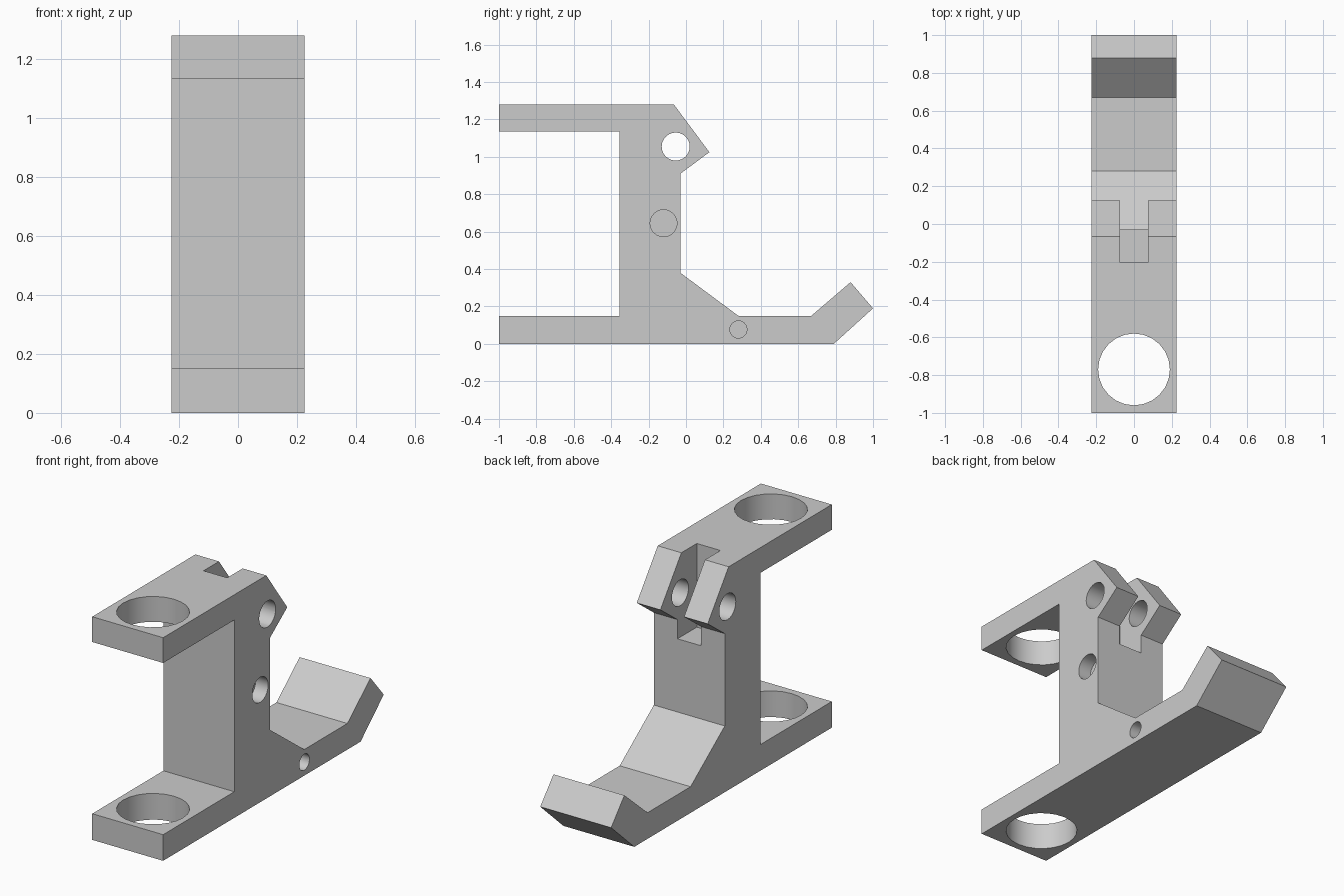
import bpy
import bmesh
from mathutils import Matrix, Vector
from math import pi

cube = bpy.data.objects.get("Cube")
if cube:
    bpy.data.objects.remove(cube, do_unlink=True)

HALF_WIDTH = 0.225

# One plain grey for the whole bracket
grey = bpy.data.materials.new("plain_grey")
grey.use_nodes = True
colour = (0.6, 0.6, 0.6, 1)
grey.diffuse_color = colour
grey.node_tree.nodes["Principled BSDF"].inputs["Base Color"].default_value = colour


def finish(bm, name):
    bmesh.ops.recalc_face_normals(bm, faces=bm.faces)
    mesh = bpy.data.meshes.new(name)
    bm.to_mesh(mesh)
    bm.free()
    mesh.materials.append(grey)
    obj = bpy.data.objects.new(name, mesh)
    bpy.context.collection.objects.link(obj)
    return obj


def extruded_profile(name, points, half):
    """Side outline (y, z) extruded across the width."""
    bm = bmesh.new()
    face = bm.faces.new([bm.verts.new((-half, y, z)) for y, z in points])
    side = bmesh.ops.extrude_face_region(bm, geom=[face])
    verts = [v for v in side["geom"] if isinstance(v, bmesh.types.BMVert)]
    bmesh.ops.translate(bm, verts=verts, vec=(2 * half, 0, 0))
    return finish(bm, name)


def drill(name, centre, radius, length, axis):
    bm = bmesh.new()
    turn = Matrix.Rotation(pi / 2, 4, "Y") if axis == "X" else Matrix()
    bmesh.ops.create_cone(bm, cap_ends=True, segments=24, radius1=radius,
                          radius2=radius, depth=length,
                          matrix=Matrix.Translation(Vector(centre)) @ turn)
    return finish(bm, name)


# Bracket: two front plates, upright, angled head, ramp and upturned foot
bracket = extruded_profile("bracket_body", [
    (-1, 0), (0.79, 0), (1, 0.19), (0.88, 0.33), (0.67, 0.15), (0.28, 0.15),
    (-0.03, 0.38), (-0.03, 0.91), (0.125, 1.025), (-0.065, 1.28),
    (-1, 1.28), (-1, 1.135), (-0.355, 1.135), (-0.355, 0.15), (-1, 0.15),
], HALF_WIDTH)

# Slot through the head, pin hole, plate holes and two blind side holes
BLIND = 0.08
cutters = [
    extruded_profile("slot_cutter",
                     [(-0.205, 0.8), (0.25, 0.8), (0.25, 1.4), (-0.205, 1.4)], 0.075),
    drill("pin_hole_cutter", (0, -0.055, 1.055), 0.075, 1, "X"),
    drill("plate_hole_cutter", (0, -0.77, 0.64), 0.19, 2, "Z"),
    drill("middle_hole_cutter", (HALF_WIDTH, -0.12, 0.645), 0.072, 2 * BLIND, "X"),
    drill("lower_hole_cutter", (HALF_WIDTH, 0.28, 0.077), 0.046, 2 * BLIND, "X"),
]

bpy.ops.object.select_all(action="DESELECT")
bracket.select_set(True)
bpy.context.view_layer.objects.active = bracket
for cutter in cutters:
    cutter.hide_render = True
    cut = bracket.modifiers.new(cutter.name, "BOOLEAN")
    cut.operation = "DIFFERENCE"
    cut.solver = "EXACT"
    cut.object = cutter
    bpy.ops.object.modifier_apply(modifier=cut.name)
    bpy.data.objects.remove(cutter, do_unlink=True)

# Smooth hole walls, crisp edges everywhere else
bpy.ops.object.shade_smooth_by_angle(angle=pi / 6)
